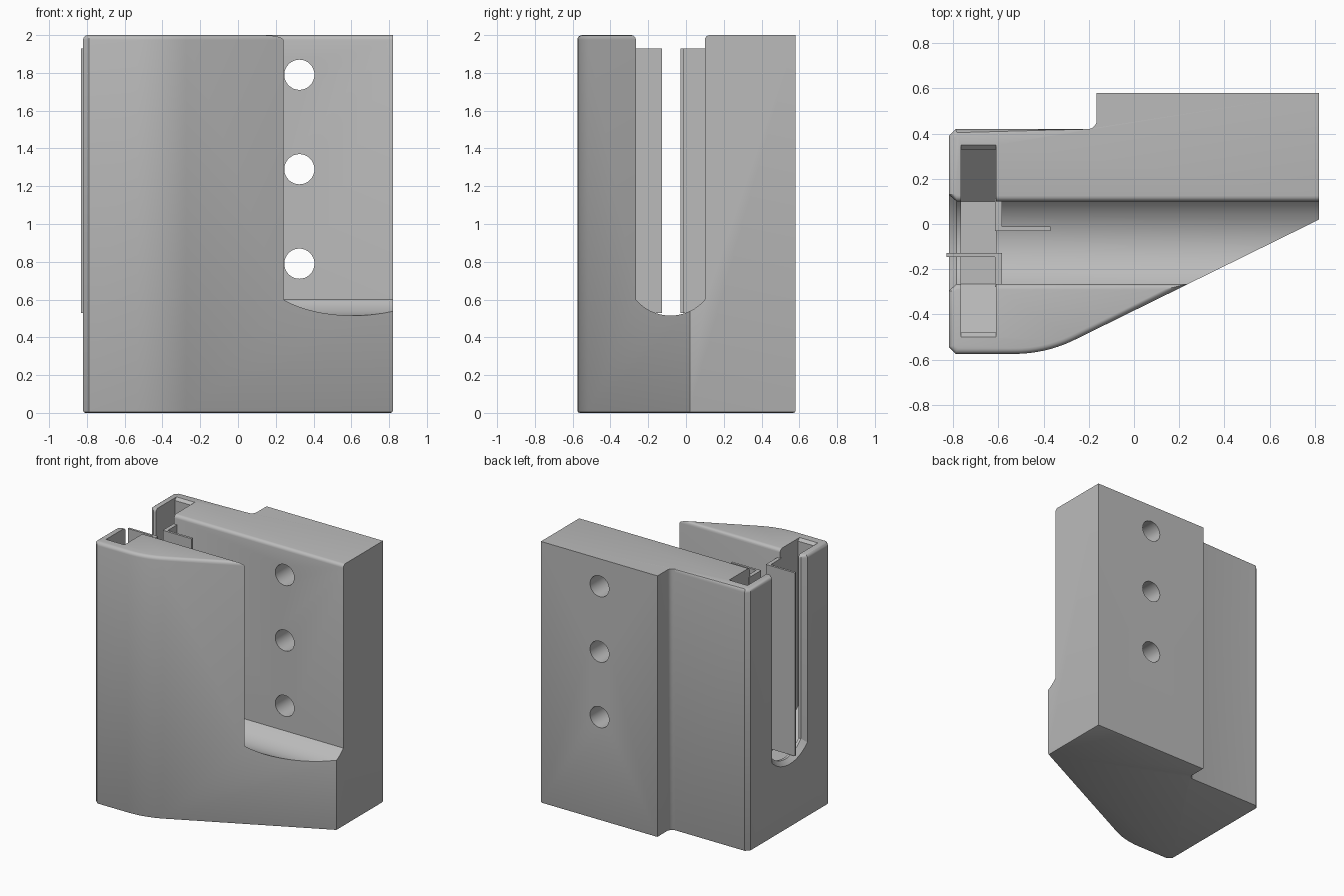
import bpy, bmesh, math
from mathutils import Vector

if "Cube" in bpy.data.objects:
    bpy.data.objects.remove(bpy.data.objects["Cube"], do_unlink=True)

grey = bpy.data.materials.new("light grey")
grey.use_nodes = True
colour = (0.5, 0.5, 0.5, 1)
grey.diffuse_color = colour
grey.node_tree.nodes["Principled BSDF"].inputs["Base Color"].default_value = colour


def loft(name, sections):
    """Closed solid through rings of equal point count."""
    bm = bmesh.new()
    rings = [[bm.verts.new(p) for p in ring] for ring in sections]
    n = len(rings[0])
    for a, b in zip(rings, rings[1:]):
        for i in range(n):
            j = (i + 1) % n
            bm.faces.new((a[i], a[j], b[j], b[i]))
    bm.faces.new(rings[0])
    bm.faces.new(rings[-1])
    bmesh.ops.recalc_face_normals(bm, faces=bm.faces)
    mesh = bpy.data.meshes.new(name)
    bm.to_mesh(mesh)
    bm.free()
    mesh.materials.append(grey)
    obj = bpy.data.objects.new(name, mesh)
    bpy.context.collection.objects.link(obj)
    return obj


def prism(name, outline, z0, z1):
    return loft(name, [[(x, y, z) for x, y in outline] for z in (z0, z1)])


def arc(cx, cy, r, start, end, steps):
    angles = [math.radians(start + (end - start) * i / steps) for i in range(steps + 1)]
    return [(cx + r * math.cos(a), cy + r * math.sin(a)) for a in angles]


def cut(target, cutter):
    mod = target.modifiers.new("cut", "BOOLEAN")
    mod.operation = "DIFFERENCE"
    mod.solver = "EXACT"
    mod.object = cutter
    bpy.context.view_layer.objects.active = target
    bpy.ops.object.modifier_apply(modifier=mod.name)
    bpy.data.objects.remove(cutter, do_unlink=True)


# Body: wedge footprint with a rounded front and a stepped back
front_curve = arc(-0.53, 0.03, 0.605, -90, -65, 8)
step_fillet = arc(-0.205, 0.46, 0.04, 0, -90, 5)
outline = ([(-0.82, -0.545), (-0.79, -0.575)] + front_curve
           + [(0.82, 0.02), (0.82, 0.58), (-0.165, 0.58)] + step_fillet
           + [(-0.79, 0.42), (-0.82, 0.39)])
body = prism("body", outline, 0, 2)

# Rounded top rim on the front, left and lower back; fine rim at the base
bm = bmesh.new()
bm.from_mesh(body.data)


def rim(z):
    return [e for e in bm.edges if all(abs(v.co.z - z) < 1e-4 for v in e.verts)]


def rounded(edge):
    mid = (edge.verts[0].co + edge.verts[1].co) / 2
    on_right = mid.x > 0.81
    return not on_right and mid.y < 0.4201


bmesh.ops.bevel(bm, geom=[e for e in rim(2) if rounded(e)], offset=0.025,
                segments=4, profile=0.5, affect="EDGES")
bmesh.ops.bevel(bm, geom=rim(0), offset=0.012, segments=2, profile=0.5, affect="EDGES")
bm.to_mesh(body.data)
bm.free()


# Channel: round-bottomed slot with softened upper lips
def slot_section(x, grow):
    mid, half, sag, edge = -0.0825, 0.1825 + grow, 0.085, 0.6
    radius = (half ** 2 + sag ** 2) / (2 * sag)
    spread = math.degrees(math.asin(half / radius))
    floor = arc(mid, edge - sag - grow + radius, radius, -90 - spread, -90 + spread, 16)
    lip = arc(mid + half + 0.025, 1.975, 0.025, 180, 90, 4)
    lip.append((lip[-1][0], 2.1))
    left_lip = [(2 * mid - y, z) for y, z in reversed(lip)]
    return [(x, y, z) for y, z in floor + lip + left_lip]


cut(body, loft("channel", [slot_section(x, g) for x, g in
                           ((-0.86, 0.03), (-0.82, 0.03), (-0.785, 0), (0.9, 0))]))

# Cross pocket with sloping ends and a chamfered mouth
pocket = [(-0.48, 0.72), (-0.265, 0.5), (0.1, 0.5), (0.33, 0.72),
          (0.33, 1.98), (0.35, 2.0), (0.35, 2.1),
          (-0.5, 2.1), (-0.5, 2.0), (-0.48, 1.98)]
cut(body, loft("pocket", [[(x, y, z) for y, z in pocket] for x in (-0.765, -0.61)]))

# Three mounting holes through the back wall
for z in (0.79, 1.29, 1.79):
    ring = arc(0.325, z, 0.08, 0, 348.75, 31)
    cut(body, loft("hole", [[(x, y, h) for x, h in ring] for y in (0, 0.7)]))

# Thin angle strips standing in the channel
front_strip = prism("front_strip", [(-0.83, -0.145), (-0.615, -0.145), (-0.615, -0.28),
                                    (-0.585, -0.28), (-0.585, -0.128), (-0.83, -0.128)],
                    0.53, 1.93)
back_strip = prism("back_strip", [(-0.37, -0.012), (-0.585, -0.012), (-0.585, 0.115),
                                  (-0.615, 0.115), (-0.615, -0.03), (-0.37, -0.03)],
                   0.53, 1.93)

# Smooth shading with crisp edges
bpy.ops.object.select_all(action="DESELECT")
for obj in (body, front_strip, back_strip):
    obj.select_set(True)
bpy.context.view_layer.objects.active = body
bpy.ops.object.shade_smooth_by_angle(angle=math.radians(30))
